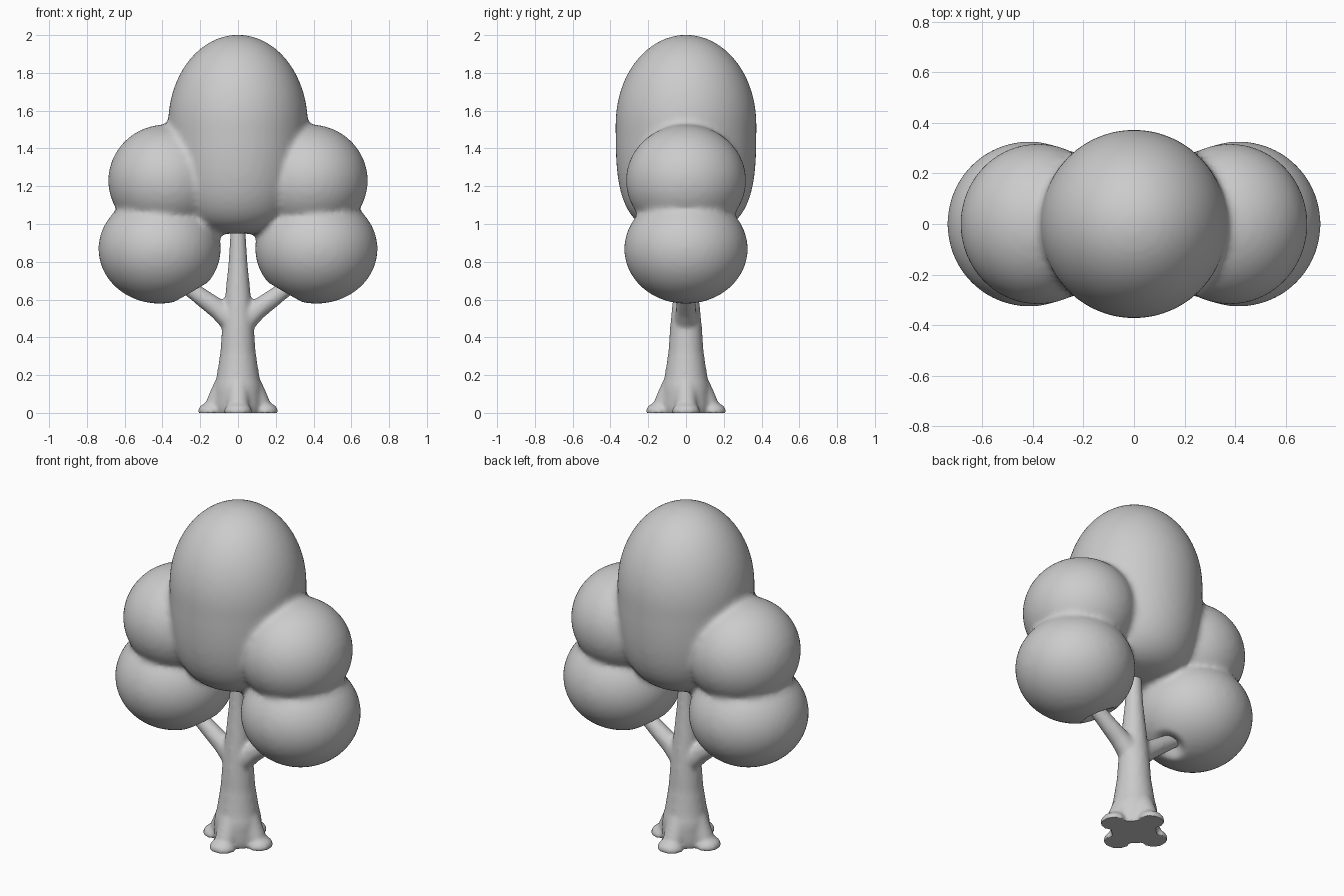
import bpy, bmesh, math
from mathutils import Vector, Matrix

cube = bpy.data.objects.get("Cube")
if cube:
    bpy.data.objects.remove(cube, do_unlink=True)

grey = bpy.data.materials.new("light grey")
grey.use_nodes = True
COLOUR = (0.6, 0.6, 0.6, 1)
grey.diffuse_color = COLOUR
grey.node_tree.nodes["Principled BSDF"].inputs["Base Color"].default_value = COLOUR


def add_ball(bm, centre, radii, segments=24):
    place = Matrix.Translation(centre) @ Matrix.Diagonal((*radii, 1))
    return bmesh.ops.create_uvsphere(bm, u_segments=segments, v_segments=segments // 2,
                                     radius=1, matrix=place)["verts"]


def add_limb(bm, stations):
    """Chain of tapered cones with balls at the joints; stations are (point, radius)."""
    for point, r in stations:
        add_ball(bm, point, (r, r, r))
    for (a, ra), (b, rb) in zip(stations, stations[1:]):
        a, b = Vector(a), Vector(b)
        turn = (b - a).to_track_quat("Z", "Y").to_matrix().to_4x4()
        bmesh.ops.create_cone(bm, cap_ends=True, segments=24, radius1=ra, radius2=rb,
                              depth=(b - a).length,
                              matrix=Matrix.Translation((a + b) / 2) @ turn)


def make_fused(name, bm, voxel, rounds):
    """Merge the overlapping volumes into one skin and soften the creases."""
    mesh = bpy.data.meshes.new(name)
    bm.to_mesh(mesh)
    bm.free()
    mesh.materials.append(grey)
    obj = bpy.data.objects.new(name, mesh)
    bpy.context.collection.objects.link(obj)
    bpy.ops.object.select_all(action="DESELECT")
    bpy.context.view_layer.objects.active = obj
    obj.select_set(True)
    remesh = obj.modifiers.new("fuse", "REMESH")
    remesh.mode = "VOXEL"
    remesh.voxel_size = voxel
    soften = obj.modifiers.new("soften", "SMOOTH")
    soften.factor = 0.5
    soften.iterations = rounds
    for step in ("fuse", "soften"):
        bpy.ops.object.modifier_apply(modifier=step)
    return obj


# Foliage: tall crown, round above and squarer below, with two lobes per side
bm = bmesh.new()
SQUARE = 2 / 3.2
for v in add_ball(bm, (0, 0, 0), (1, 1, 1), 72):
    x, y, z = v.co
    ring = math.hypot(x, y)
    if z < 0:
        grow = ring ** SQUARE / ring if ring > 1e-4 else 1
        x, y, z = x * grow, y * grow, -((-z) ** SQUARE)
    v.co = (x * 0.37, y * 0.373, 1.53 + z * (0.472 if z > 0 else 0.582))
for side in (-1, 1):
    add_ball(bm, (side * 0.38, 0, 1.23), (0.307, 0.318, 0.297), 64)
    add_ball(bm, (side * 0.415, 0, 0.868), (0.324, 0.327, 0.29), 64)
foliage = make_fused("foliage", bm, 0.018, 6)

# Shallow hollows where the branches enter the foliage
for side in (-1, 1):
    entry = Vector((side * 0.25, 0, 0.64))
    inward = Vector((side * 0.79, 0, 0.61))
    for v in foliage.data.vertices:
        near = max(0, 1 - (v.co - entry).length / 0.11)
        v.co += inward * 0.06 * near * near * (3 - 2 * near)
bpy.ops.object.shade_smooth()

# Trunk with central stem, side branches and four roots
bm = bmesh.new()
add_limb(bm, [((0, 0, z), r) for z, r in (
    (0.04, 0.13), (0.12, 0.128), (0.2, 0.112), (0.32, 0.094),
    (0.46, 0.084), (0.6, 0.07), (0.8, 0.05), (1.05, 0.036))])
for side in (-1, 1):
    add_limb(bm, [((side * 0.02, 0, 0.475), 0.066), ((side * 0.1, 0, 0.545), 0.054),
                  ((side * 0.25, 0, 0.655), 0.043), ((side * 0.4, 0, 0.77), 0.043)])
for dx, dy in ((1, 0), (-1, 0), (0, 1), (0, -1)):
    add_limb(bm, [((dx * 0.07, dy * 0.07, 0.14), 0.06),
                  ((dx * 0.11, dy * 0.11, 0.05), 0.06)])
    add_ball(bm, (dx * 0.145, dy * 0.145, 0.01),
             (0.068, 0.075, 0.045) if dx else (0.075, 0.068, 0.045))
trunk = make_fused("trunk", bm, 0.012, 6)

# Flat underside at ground level
for v in trunk.data.vertices:
    v.co.z = max(v.co.z, 0)
bpy.ops.object.shade_smooth_by_angle(angle=math.radians(50))
